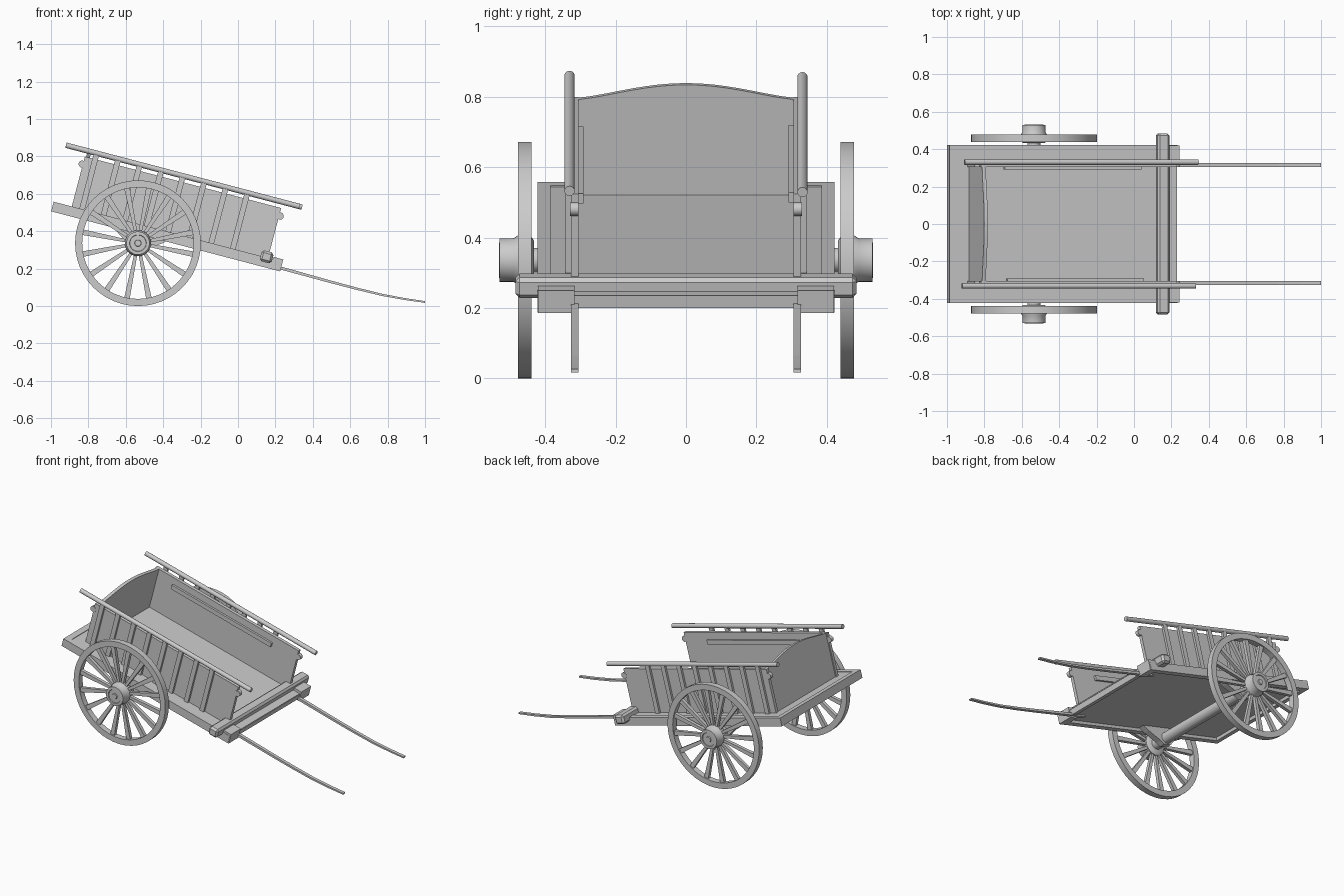
import bpy, bmesh, math
from mathutils import Matrix, Vector

if "Cube" in bpy.data.objects:
    bpy.data.objects.remove(bpy.data.objects["Cube"])

HUB = Vector((-0.535, 0, 0.336))
# Cart frame: origin on the axle, x along the tilted bed, z square to it
TILT = Matrix.Translation(HUB) @ Matrix.Rotation(math.radians(14.7), 4, 'Y')
WHEEL = Matrix.Translation(HUB)


def finish(name, bm, mat, smooth=False, bevel=0):
    bmesh.ops.recalc_face_normals(bm, faces=bm.faces)
    bm.transform(mat)
    me = bpy.data.meshes.new(name)
    bm.to_mesh(me)
    bm.free()
    ob = bpy.data.objects.new(name, me)
    bpy.context.collection.objects.link(ob)
    if bevel:
        m = ob.modifiers.new("bevel", 'BEVEL')
        m.width, m.segments = bevel, 1
    if smooth:
        bpy.context.view_layer.objects.active = ob
        ob.select_set(True)
        bpy.ops.object.shade_smooth_by_angle(angle=math.radians(35))
        ob.select_set(False)
    return ob


def box_into(bm, x, y, z):
    size = Matrix.Diagonal((x[1] - x[0], y[1] - y[0], z[1] - z[0], 1))
    mid = Matrix.Translation((sum(x) / 2, sum(y) / 2, sum(z) / 2))
    bmesh.ops.create_cube(bm, size=1, matrix=mid @ size)


def box(name, x, y, z, mat=TILT, bevel=0):
    bm = bmesh.new()
    box_into(bm, x, y, z)
    return finish(name, bm, mat, bevel=bevel)


def prism_into(bm, pts, step):
    """Extrude a flat outline along a vector."""
    f = bm.faces.new([bm.verts.new(p) for p in pts])
    r = bmesh.ops.extrude_face_region(bm, geom=[f])
    bmesh.ops.translate(bm, vec=step, verts=[v for v in r['geom'] if isinstance(v, bmesh.types.BMVert)])


def rod(name, x, y, z, r, axis, mat=TILT, seg=16):
    """Cylinder centred on x, y, z; the pair among them is its span."""
    span = (x, y, z)['XYZ'.index(axis)]
    c = [sum(v) / 2 if isinstance(v, tuple) else v for v in (x, y, z)]
    turn = Matrix.Rotation(math.pi / 2, 4, 'Y' if axis == 'X' else 'X')
    bm = bmesh.new()
    bmesh.ops.create_cone(bm, cap_ends=True, segments=seg, radius1=r, radius2=r,
                          depth=span[1] - span[0], matrix=Matrix.Translation(c) @ turn)
    return finish(name, bm, mat, smooth=True)


def lathe(name, profile, seg, closed):
    """Spin (radius, y) points about the axle."""
    bm = bmesh.new()
    vs = [bm.verts.new((r, y, 0)) for r, y in profile]
    es = [bm.edges.new(p) for p in zip(vs, vs[1:] + vs[:1] if closed else vs[1:])]
    bmesh.ops.spin(bm, geom=vs + es, axis=(0, 1, 0), cent=(0, 0, 0),
                   angle=2 * math.pi, steps=seg, use_merge=True)
    bmesh.ops.remove_doubles(bm, verts=bm.verts, dist=1e-5)
    return finish(name, bm, WHEEL, smooth=True)


def pair(a, b, s):
    return tuple(sorted((a * s, b * s)))


# Bed: floor boards, side beams and end beams
box("floor", (-0.48, 0.765), (-0.40, 0.40), (0.066, 0.096))
box("bed_rear_beam", (-0.492, -0.455), (-0.422, 0.422), (0.047, 0.1))
box("bed_front_beam", (0.735, 0.767), (-0.40, 0.40), (0.06, 0.092))

# Yoke bar across the front of the bed
box("cross_bar", (0.651, 0.717), (-0.485, 0.485), (0.074, 0.134), bevel=0.012)

# Tailboard with arched top
bm = bmesh.new()
arch = [(-0.385, y, 0.376 + 0.043 * math.cos(y / 0.305 * math.pi / 2) ** 1.3)
        for y in [0.305 * (1 - i / 8) for i in range(17)]]
prism_into(bm, [(-0.385, -0.305, 0.09), (-0.385, 0.305, 0.09)] + arch, (0.02, 0, 0))
finish("tailboard", bm, TILT)

for s, side in ((-1, "right"), (1, "left")):
    shift = 0.007 * s
    box(side + "_bed_beam", (-0.492, 0.768), pair(0.385, 0.422, s), (0.047, 0.1))
    box(side + "_bed_end_block", (0.72, 0.774), pair(0.317, 0.42, s), (0.047, 0.113))

    # Side panel, rounded pegs at both ends and inner batten
    box(side + "_panel", (-0.392, 0.693), pair(0.305, 0.327, s), (0.09, 0.376))
    for u, end in ((-0.396, "rear"), (0.699, "front")):
        rod(f"{side}_{end}_peg", u, pair(0.305, 0.329, s), 0.333, 0.019, 'Y')
    box(side + "_batten", (-0.24 - shift, 0.515 - shift), pair(0.291, 0.306, s), (0.303, 0.332))

    # Outer slats carrying the hand rail
    bm = bmesh.new()
    for i in range(8):
        u = -0.335 + 0.119 * i
        box_into(bm, (u - 0.015, u + 0.015), pair(0.326, 0.342, s), (0.095, 0.405))
    finish(side + "_slats", bm, TILT)
    rod(side + "_hand_rail", (-0.498 + shift, 0.793 + shift), 0.331 * s, 0.409, 0.0145, 'X')

    # Curved pulling shaft
    path = [(0.12, 0.232), (0.225, 0.204), (0.36, 0.167), (0.49, 0.131), (0.63, 0.094),
            (0.77, 0.06), (0.89, 0.038), (1.0, 0.022)]
    bm = bmesh.new()
    low = [(x, 0.305 * s, z - 0.009 + 0.004 * i / 7) for i, (x, z) in enumerate(path)]
    top = [(x, 0.305 * s, z + 0.009 - 0.005 * i / 7) for i, (x, z) in enumerate(path)]
    prism_into(bm, low + top[::-1], (0, 0.022 * s, 0))
    finish(side + "_shaft", bm, Matrix.Identity(4))

    # Bracket holding the axle under the bed
    bm = bmesh.new()
    outline = [(-0.17, 0.07), (-0.13, 0.035), (-0.05, -0.02), (-0.025, -0.042),
               (0.025, -0.042), (0.05, -0.02), (0.13, 0.035), (0.17, 0.07)]
    prism_into(bm, [(u, 0.34 * s, w) for u, w in outline], (0, 0.04 * s, 0))
    finish(side + "_axle_bracket", bm, TILT)

    # Wheel: rim, hub and tapered spokes
    lathe(side + "_rim", [(0.298, 0.439 * s), (0.336, 0.439 * s),
                          (0.336, 0.478 * s), (0.298, 0.478 * s)], 48, True)
    lathe(side + "_hub", [(0, 0.432 * s), (0.055, 0.432 * s), (0.07, 0.442 * s), (0.07, 0.478 * s),
                          (0.062, 0.49 * s), (0.062, 0.53 * s), (0.045, 0.531 * s),
                          (0.043, 0.526 * s), (0.018, 0.526 * s), (0.016, 0.532 * s),
                          (0, 0.532 * s)], 32, False)
    bm = bmesh.new()
    for i in range(16):
        turn = Matrix.Rotation(math.tau * (i + 0.5) / 16, 3, 'Y')
        outline = [(-0.008, 0.05), (0.008, 0.05), (0.015, 0.305), (-0.015, 0.305)]
        prism_into(bm, [turn @ Vector((x, 0.447 * s, z)) for x, z in outline], (0, 0.022 * s, 0))
    finish(side + "_spokes", bm, WHEEL)

# Axle
rod("axle", 0, (-0.445, 0.445), 0, 0.035, 'Y', mat=WHEEL, seg=24)
